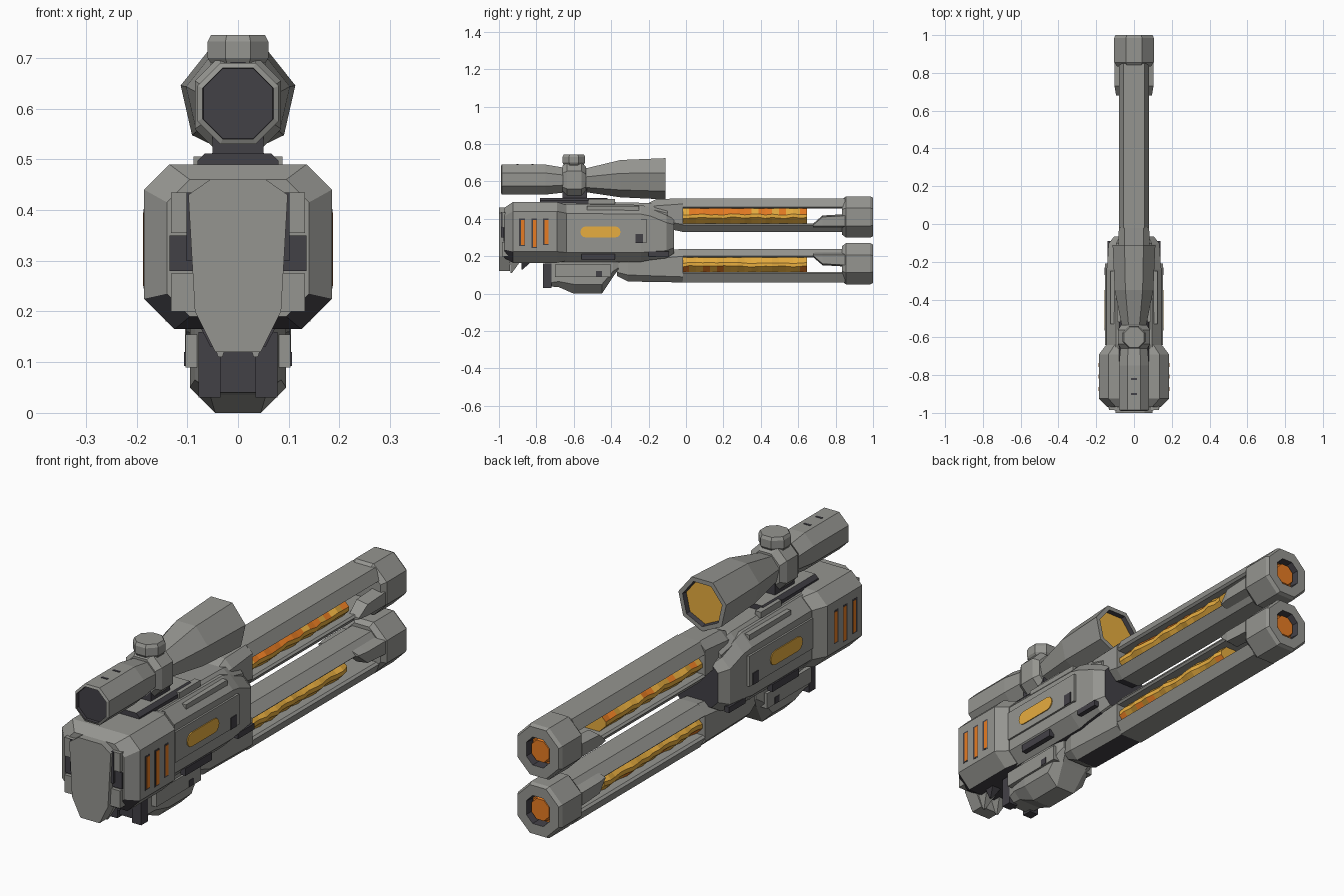
import bpy, bmesh, math, random

random.seed(4)
old = bpy.data.objects.get("Cube")
if old:
    bpy.data.objects.remove(old, do_unlink=True)


def material(name, rgb):
    m = bpy.data.materials.new(name)
    m.use_nodes = True
    color = (*rgb, 1)
    m.diffuse_color = color
    m.node_tree.nodes["Principled BSDF"].inputs["Base Color"].default_value = color
    return m


GREY, DARK, AMBER, ORANGE = range(4)
MATS = [material("warm grey", (0.3, 0.3, 0.28)), material("dark grey", (0.055, 0.052, 0.062)),
        material("amber", (0.88, 0.46, 0.055)), material("orange", (0.95, 0.24, 0.02))]


def skin(name, rings, mat=GREY, bands={}, start=None, end=None, rule=None):
    """Join matching rings of points into a closed solid."""
    bm = bmesh.new()
    loops = [[bm.verts.new(p) for p in r] for r in rings]
    n = len(loops[0])
    for i, (a, b) in enumerate(zip(loops, loops[1:])):
        for k in range(n):
            f = bm.faces.new((a[k], a[(k + 1) % n], b[(k + 1) % n], b[k]))
            f.material_index = bands.get(i, mat)
    bm.faces.new(loops[0][::-1]).material_index = mat if start is None else start
    bm.faces.new(loops[-1]).material_index = mat if end is None else end
    bmesh.ops.recalc_face_normals(bm, faces=bm.faces)
    if rule:
        for f in bm.faces:
            f.normal_update()
            f.material_index = rule(f)
    me = bpy.data.meshes.new(name)
    bm.to_mesh(me)
    bm.free()
    for m in MATS:
        me.materials.append(m)
    ob = bpy.data.objects.new(name, me)
    bpy.context.collection.objects.link(ob)
    return ob


def dark_below(f):
    return DARK if f.normal.z < -0.9 else f.material_index


def octa(y, w, z0, z1, c, d=None):
    """Chamfered rectangle across y; c is the top and d the bottom chamfer."""
    d = c if d is None else d
    half = [(w - d, z0), (w, z0 + d), (w, z1 - c), (w - c, z1)]
    return [(x, y, z) for x, z in half] + [(-x, y, z) for x, z in half[::-1]]


def round_ring(y, r, z, n=7):
    turn = math.pi / 2 + math.pi / n
    return [(r * math.cos(turn + k * math.tau / n), y, z + r * math.sin(turn + k * math.tau / n))
            for k in range(n)]


def box(name, x0, x1, y0, y1, z0, z1, mat=GREY):
    return skin(name, [[(x0, y, z0), (x1, y, z0), (x1, y, z1), (x0, y, z1)] for y in (y0, y1)], mat)


def both(name, x0, x1, *rest):
    for side, s in (("left", 1), ("right", -1)):
        box(f"{side}_{name}", s * x0, s * x1, *rest)


def mirrored(half, y0, y1):
    pts = half + [(-x, z) for x, z in half[::-1]]
    return [[(x, y, z) for x, z in pts] for y in (y0, y1)]


# Receiver
skin("receiver", [octa(-0.68, 0.145, 0.17, 0.48, 0.05), octa(-0.24, 0.145, 0.17, 0.475, 0.05),
                  octa(-0.19, 0.14, 0.18, 0.46, 0.045), octa(-0.105, 0.135, 0.19, 0.42, 0.04),
                  octa(-0.065, 0.105, 0.215, 0.40, 0.03)], end=DARK,
     rule=lambda f: DARK if f.normal.z < -0.9 or f.normal.y > 0.9 else GREY)
skin("receiver_spine", [octa(-0.66, 0.1, 0.4, 0.495, 0.03), octa(-0.2, 0.1, 0.4, 0.485, 0.03),
                        octa(-0.1, 0.095, 0.39, 0.46, 0.03)])
both("upper_panel", 0.09, 0.125, -0.53, -0.25, 0.43, 0.468)
both("side_panel", 0.14, 0.153, -0.64, -0.21, 0.27, 0.4)
both("lower_seam", 0.12, 0.143, -0.56, -0.38, 0.18, 0.212, DARK)
both("front_seam", 0.12, 0.141, -0.2, -0.09, 0.2, 0.225, DARK)
both("side_notch", 0.14, 0.156, -0.27, -0.23, 0.27, 0.32, DARK)

# Rounded indicator on both sides
for side, s in (("left", 1), ("right", -1)):
    pill = [(y + 0.03 * math.cos(a), 0.33 + 0.03 * math.sin(a))
            for y, a0 in ((-0.38, -90), (-0.535, 90))
            for a in (math.radians(a0 + 30 * k) for k in range(7))]
    skin(f"{side}_indicator", [[(s * x, y, z) for y, z in pill] for x in (0.15, 0.157)], AMBER)

# Rear housing with glowing vents
skin("rear_housing", [octa(-0.97, 0.14, 0.19, 0.46, 0.045), octa(-0.925, 0.185, 0.165, 0.49, 0.05, 0.06),
                      octa(-0.69, 0.185, 0.165, 0.49, 0.05, 0.06), octa(-0.64, 0.148, 0.175, 0.475, 0.045)],
     rule=lambda f: DARK if f.normal.z < -0.85 or (f.normal.z < -0.4 and f.normal.y < -0.2) else GREY)
for i, (y, z0) in enumerate(((-0.875, 0.26), (-0.81, 0.25), (-0.748, 0.265))):
    both(f"vent_frame_{i}", 0.18, 0.186, y - 0.017, y + 0.014, z0 - 0.005, 0.402, DARK)
    both(f"vent_glow_{i}", 0.18, 0.187, y - 0.008, y + 0.012, z0, 0.395, ORANGE)

# Butt plate, recesses and claws under it
skin("butt_plate", mirrored([(0.045, 0.12), (0.085, 0.2), (0.098, 0.43), (0.055, 0.46)], -1.0, -0.94))
both("rear_recess", 0.08, 0.135, -0.976, -0.95, 0.28, 0.35, DARK)
both("rear_rib", 0.09, 0.132, -0.985, -0.95, 0.355, 0.435)
both("rear_slit", 0.08, 0.102, -0.988, -0.95, 0.3, 0.435, DARK)
both("rear_lower_rib", 0.08, 0.132, -0.985, -0.95, 0.2, 0.275)
for i, (x, y, tip, mat) in enumerate(((0.035, -0.91, 0.11, GREY), (-0.035, -0.91, 0.11, GREY),
                                      (0.05, -0.85, 0.13, DARK), (-0.05, -0.85, 0.13, DARK))):
    square = ((-1, -1), (1, -1), (1, 1), (-1, 1))
    skin(f"claw_{i}", [[(x + a * w, cy + b * w, z) for a, b in square]
                       for w, cy, z in ((0.03, y, 0.18), (0.004, y - 0.025, tip))], mat)

# Lower housing
skin("lower_housing", [octa(-0.75, 0.07, 0.04, 0.18, 0.015), octa(-0.68, 0.085, 0.035, 0.18, 0.01, 0.03),
                       octa(-0.6, 0.095, 0.0, 0.18, 0.01, 0.05), octa(-0.45, 0.095, 0.0, 0.18, 0.01, 0.05),
                       octa(-0.39, 0.09, 0.09, 0.18, 0.01, 0.03), octa(-0.36, 0.08, 0.13, 0.18, 0.01)],
     start=DARK)
both("lower_cheek", 0.07, 0.104, -0.7, -0.4, 0.09, 0.155)
both("lower_latch", 0.1, 0.106, -0.48, -0.45, 0.092, 0.12, DARK)
both("rear_strut", 0.035, 0.078, -0.765, -0.72, 0.03, 0.16, DARK)


def barrel(prefix, flip, base):
    """One barrel, designed as the upper one; flip mirrors it downwards."""
    def put(name, rings, **kw):
        skin(f"{prefix}_{name}", [[(x, y, 0.57 - z if flip else z) for x, y, z in r] for r in rings], **kw)

    put("barrel_base", [octa(base, 0.07, 0.385, 0.475, 0.02), octa(base + 0.06, 0.085, 0.36, 0.505, 0.035),
                        octa(-0.015, 0.08, 0.33, 0.51, 0.03, 0.04)], rule=dark_below)
    put("outer_rail", mirrored([(0.07, 0.455), (0.08, 0.463), (0.055, 0.51)], -0.02, 0.85))
    put("inner_rail", mirrored([(0.045, 0.33), (0.08, 0.368), (0.072, 0.376)], -0.02, 0.85))
    # Irregular rounded energy core with hot patches on its outer slopes
    rings = []
    for k in range(19):
        w, j = random.uniform(0.064, 0.074), random.uniform(-0.004, 0.004)
        rings.append(octa(-0.02 + k * 0.037, w, 0.362 + j, 0.468 + j, 0.044))
    up = -1 if flip else 1
    put("energy_core", rings,
        rule=lambda f: ORANGE if f.normal.z * up > 0.3 and random.random() < 0.45 else AMBER)
    # Wedge brace flaring out to the muzzle
    for s in (1, -1):
        put(f"brace_{'left' if s > 0 else 'right'}",
            [[(s * 0.045, y, 0.345), (s * w, y, 0.362), (s * w, y, z - 0.008), (s * 0.05, y, z)]
             for y, w, z in ((0.68, 0.095, 0.375), (0.73, 0.103, 0.418), (0.85, 0.103, 0.425))])
    # Hollow muzzle
    put("muzzle", [octa(0.835, 0.09, 0.315, 0.505, 0.055), octa(0.855, 0.105, 0.3, 0.52, 0.062),
                   octa(0.985, 0.105, 0.3, 0.52, 0.062), octa(1.0, 0.098, 0.307, 0.513, 0.06),
                   octa(1.0, 0.055, 0.35, 0.47, 0.03), octa(0.96, 0.052, 0.353, 0.467, 0.03)],
        bands={4: DARK}, end=ORANGE)
    put("muzzle_glow", [octa(0.95, 0.05, 0.357, 0.463, 0.028), octa(0.985, 0.041, 0.366, 0.454, 0.024)],
        mat=ORANGE)


barrel("upper", False, -0.22)
barrel("lower", True, -0.37)

# Scope mount
skin("scope_rail", [octa(y, 0.08, 0.47, 0.512, 0.015, 0) for y in (-0.78, -0.42)],
     rule=lambda f: GREY if f.normal.z > 0.9 else DARK)
skin("scope_mount", [octa(y, 0.05, 0.5, 0.57, 0.01) for y in (-0.66, -0.53)], DARK)
both("rail_clamp", 0.06, 0.088, -0.52, -0.38, 0.48, 0.506)

# Scope: eyepiece tube, flared front bell and recessed lens
skin("scope_eyepiece", [octa(-0.978, 0.068, 0.541, 0.679, 0.038), octa(-0.99, 0.07, 0.54, 0.68, 0.04),
                        octa(-0.985, 0.08, 0.53, 0.69, 0.045), octa(-0.75, 0.08, 0.53, 0.69, 0.045),
                        octa(-0.66, 0.072, 0.54, 0.675, 0.04), octa(-0.62, 0.06, 0.545, 0.67, 0.035)],
     bands={0: DARK}, start=DARK, rule=dark_below)
skin("scope_bell", [round_ring(-0.64, 0.062, 0.608), round_ring(-0.53, 0.068, 0.61),
                    round_ring(-0.35, 0.105, 0.62), round_ring(-0.11, 0.116, 0.62),
                    round_ring(-0.11, 0.096, 0.62), round_ring(-0.13, 0.092, 0.62)],
     bands={4: DARK}, end=AMBER)
for i, y in enumerate((-0.9, -0.82)):
    box(f"eyepiece_mark_{i}", -0.015, 0.015, y - 0.005, y + 0.005, 0.68, 0.692, DARK)

# Adjustment turret
skin("turret_collar", [octa(-0.66, 0.07, 0.53, 0.685, 0.04), octa(-0.635, 0.085, 0.515, 0.7, 0.045),
                       octa(-0.56, 0.085, 0.515, 0.7, 0.045), octa(-0.535, 0.068, 0.53, 0.68, 0.04)],
     rule=dark_below)
skin("turret_cap", [[(r * math.cos(a), -0.6 + r * math.sin(a), z)
                     for a in (k * math.tau / 8 + math.pi / 8 for k in range(8))]
                    for r, z in ((0.062, 0.66), (0.058, 0.69), (0.065, 0.7), (0.065, 0.732), (0.058, 0.745))])
